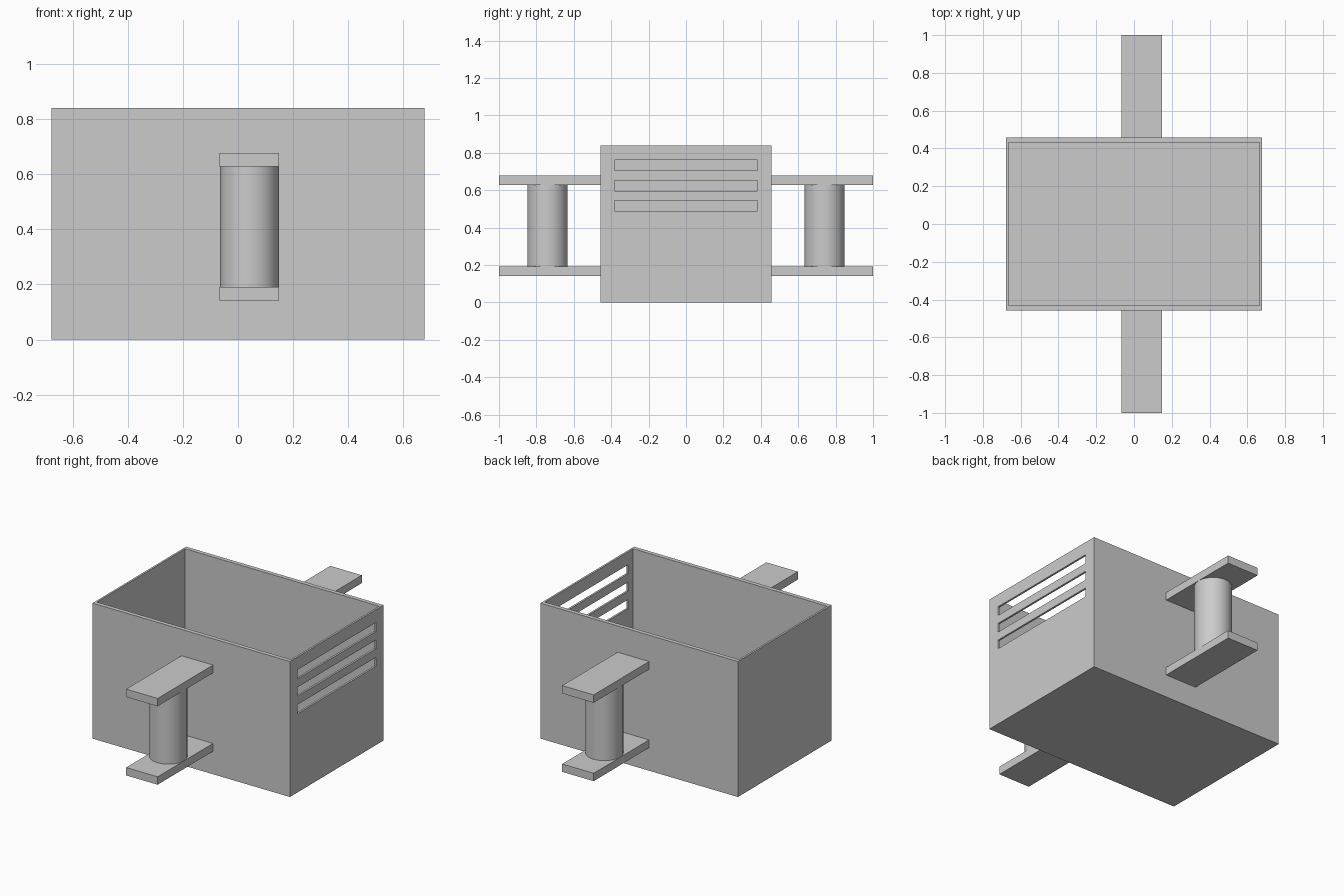
import bpy
from math import radians

if "Cube" in bpy.data.objects:
    bpy.data.objects.remove(bpy.data.objects["Cube"])


def box(name, lo, hi):
    """Axis-aligned box between two corners."""
    bpy.ops.mesh.primitive_cube_add(size=1)
    ob = bpy.context.object
    ob.name = name
    ob.location = [(a + b) / 2 for a, b in zip(lo, hi)]
    ob.scale = [b - a for a, b in zip(lo, hi)]
    bpy.ops.object.transform_apply(location=True, rotation=False, scale=True)
    return ob


def cut(target, cutter):
    """Subtract a cutter from the target, then discard the cutter."""
    bpy.context.view_layer.objects.active = target
    mod = target.modifiers.new("cut", 'BOOLEAN')
    mod.operation = 'DIFFERENCE'
    mod.solver = 'EXACT'
    mod.object = cutter
    bpy.ops.object.modifier_apply(modifier=mod.name)
    bpy.data.objects.remove(cutter, do_unlink=True)


HX, HY, H = 0.677, 0.458, 0.84      # outer half sizes and height
WALL_X, WALL_Y, FLOOR = 0.012, 0.026, 0.025
HANDLE_X, HANDLE_R = 0.041, 0.108

# Open-topped bin
bin_body = box("bin_body", (-HX, -HY, 0), (HX, HY, H))
cut(bin_body, box("cavity_cutter", (-HX + WALL_X, -HY + WALL_Y, FLOOR),
                  (HX - WALL_X, HY - WALL_Y, H + 0.2)))

# Three vent slots in the right wall only
for z in (0.516, 0.624, 0.732):
    cut(bin_body, box("slot_cutter", (HX - 0.1, -0.383, z - 0.028),
                      (HX + 0.1, 0.383, z + 0.028)))

# Handle on front and back: two flat brackets and a round grip
for side, label in ((-1, "front"), (1, "back")):
    y0, y1 = sorted((side * (HY - 0.01), side * 1.0))
    for z, level in ((0.142, "lower"), (0.628, "upper")):
        box(f"{label}_{level}_bracket", (HANDLE_X - HANDLE_R, y0, z),
            (HANDLE_X + HANDLE_R, y1, z + 0.049))
    bpy.ops.mesh.primitive_cylinder_add(
        vertices=32, radius=HANDLE_R - 0.001, depth=0.446,
        location=(HANDLE_X, side * 0.741, 0.4095))
    bpy.context.object.name = f"{label}_grip"
    bpy.ops.object.shade_smooth_by_angle(angle=radians(40))
